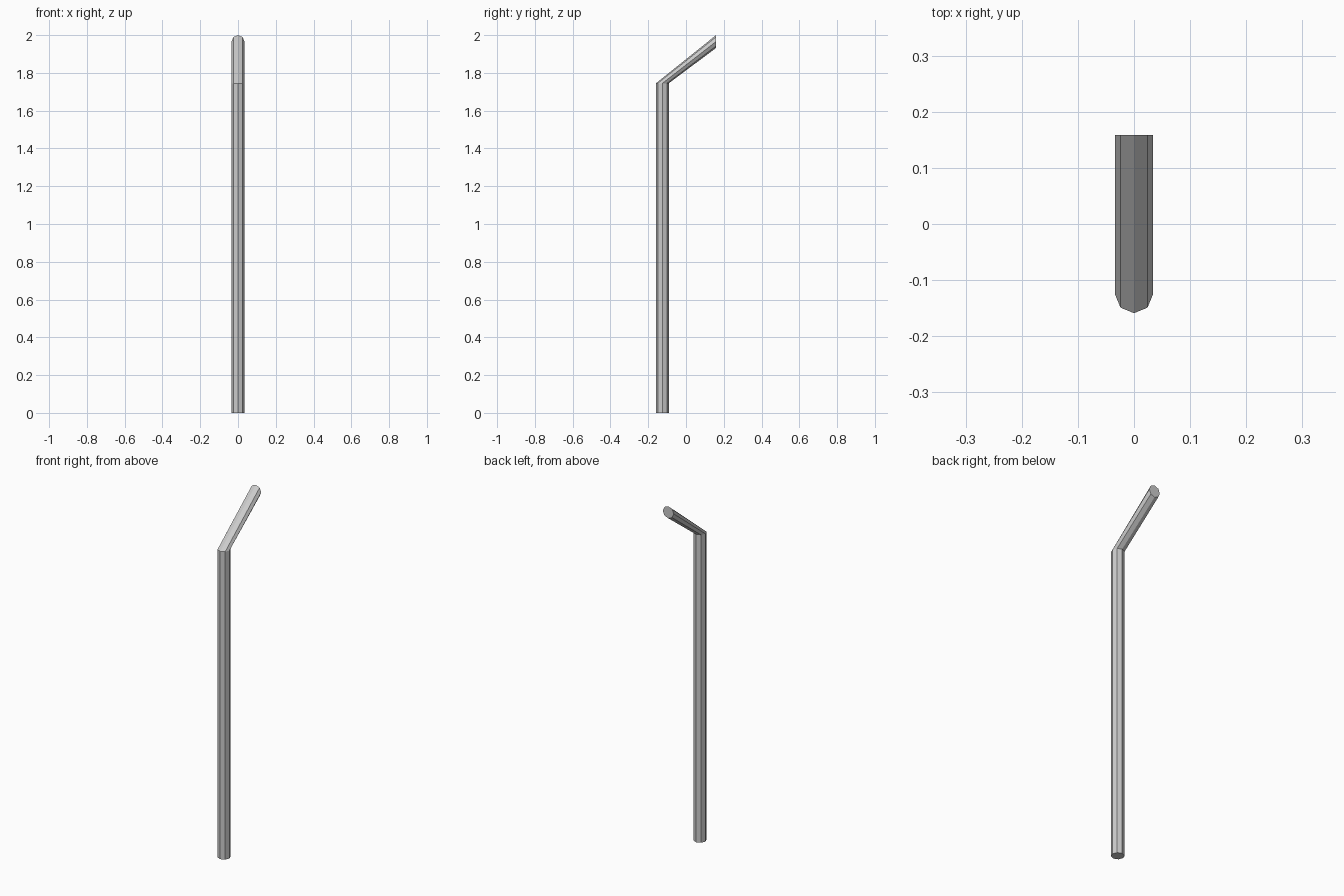
import bpy, bmesh
from math import sin, cos, pi

if "Cube" in bpy.data.objects:
    bpy.data.objects.remove(bpy.data.objects["Cube"])

R, SIDES = 0.034, 8
POLE_Y, BEND_Z = -0.125, 1.745
TIP_Y, TIP_Z = 0.159, 1.966


def ring(bm, place):
    """Octagonal ring; place maps (x, forward offset) to a 3D point."""
    return [bm.verts.new(place(R * cos(2 * pi * i / SIDES), R * sin(2 * pi * i / SIDES)))
            for i in range(SIDES)]


bm = bmesh.new()
# Foot, bend and upright tip cross-sections
rings = [
    ring(bm, lambda x, d: (x, POLE_Y + d, 0)),
    ring(bm, lambda x, d: (x, POLE_Y + d, BEND_Z)),
    ring(bm, lambda x, d: (x, TIP_Y, TIP_Z - d)),
]
# Tube walls
for a, b in zip(rings, rings[1:]):
    for i in range(SIDES):
        j = (i + 1) % SIDES
        bm.faces.new((a[i], a[j], b[j], b[i]))
# End caps
bm.faces.new(rings[0][::-1])
bm.faces.new(rings[-1])
bmesh.ops.recalc_face_normals(bm, faces=bm.faces)

mesh = bpy.data.meshes.new("bent_pole")
bm.to_mesh(mesh)
bm.free()
bpy.context.collection.objects.link(bpy.data.objects.new("bent_pole", mesh))
